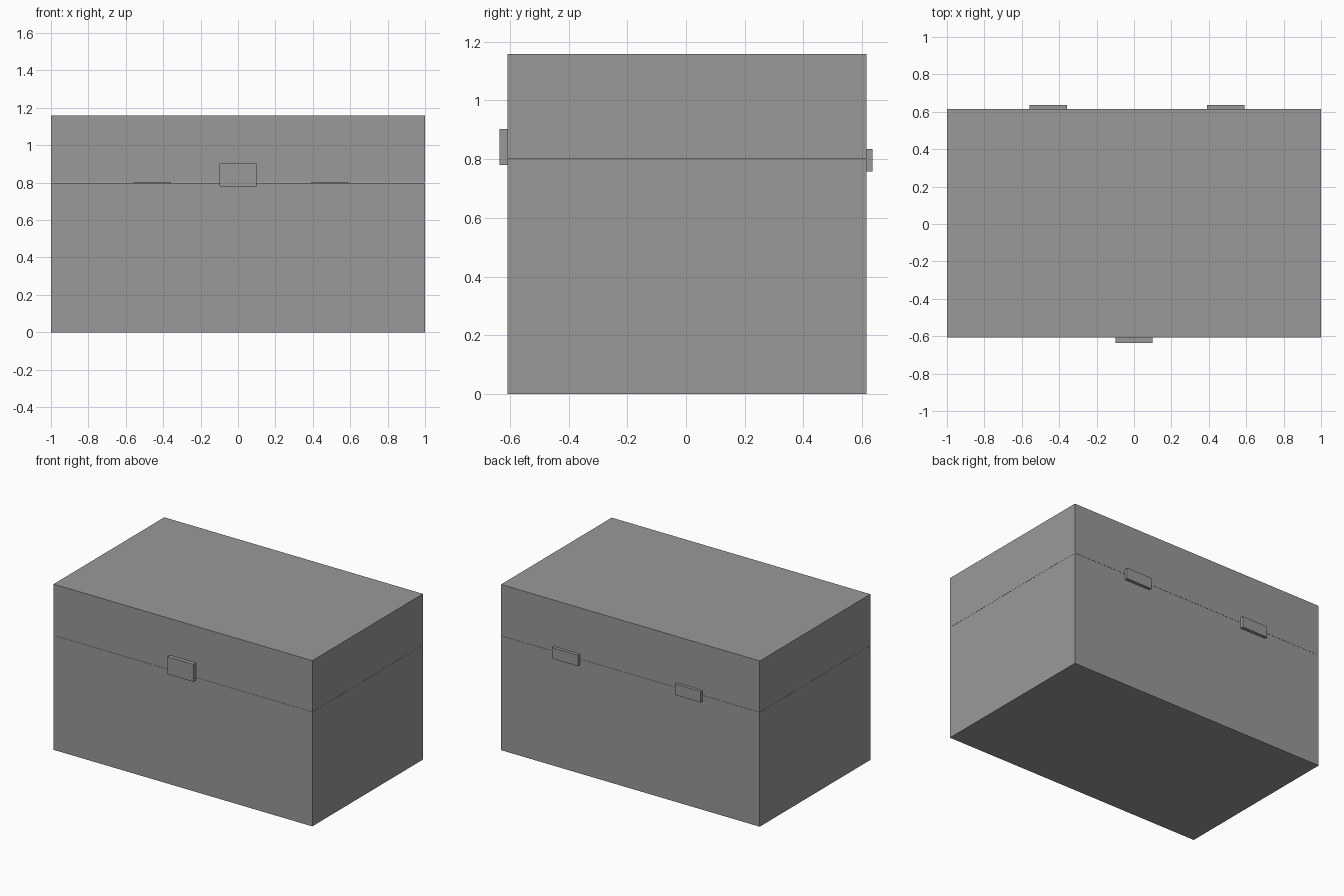
import bpy

if "Cube" in bpy.data.objects:
    bpy.data.objects.remove(bpy.data.objects["Cube"])

# Dark grey finish shared by all parts
grey = bpy.data.materials.new("dark_grey")
grey.diffuse_color = (0.32, 0.32, 0.32, 1)
grey.use_nodes = True
grey.node_tree.nodes["Principled BSDF"].inputs["Base Color"].default_value = grey.diffuse_color


def box(name, x, y, z):
    """Box spanning the (min, max) ranges given for each axis."""
    bpy.ops.mesh.primitive_cube_add(size=1)
    ob = bpy.context.object
    ob.name = name
    ob.location = [(r[0] + r[1]) / 2 for r in (x, y, z)]
    ob.scale = [r[1] - r[0] for r in (x, y, z)]
    bpy.ops.object.transform_apply(location=False, rotation=False, scale=True)
    ob.data.materials.append(grey)
    return ob


FRONT, BACK = -0.608, 0.614
SEAM = 0.8
GAP = 0.0005

# Chest body and lid, separated by a hairline seam
box("chest_body", (-1, 1), (FRONT, BACK), (0, SEAM - GAP))
box("chest_lid", (-1, 1), (FRONT, BACK), (SEAM + GAP, 1.158))

# Front latch plate across the seam
box("latch", (-0.1, 0.1), (-0.636, FRONT), (0.78, 0.902))

# Two hinge plates on the back
for name, x in (("hinge_left", -0.459), ("hinge_right", 0.49)):
    box(name, (x - 0.1, x + 0.1), (BACK, 0.636), (0.758, 0.835))
